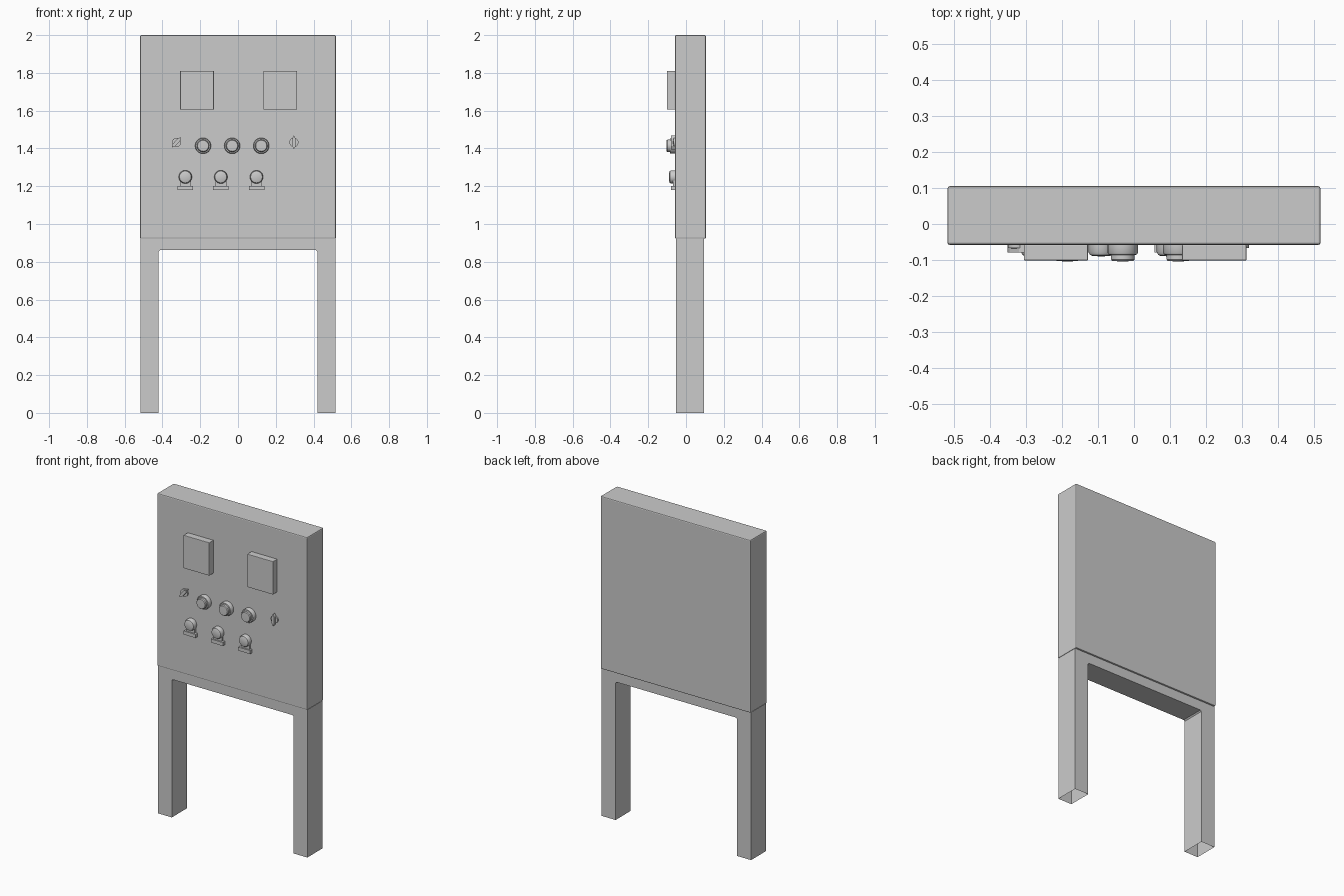
import bpy, bmesh
from math import radians, pi, cos, sin
from mathutils import Matrix

cube = bpy.data.objects.get("Cube")
if cube:
    bpy.data.objects.remove(cube, do_unlink=True)

grey = bpy.data.materials.new("panel_grey")
grey.use_nodes = True
colour = (0.6, 0.6, 0.6, 1)
grey.diffuse_color = colour
grey.node_tree.nodes["Principled BSDF"].inputs["Base Color"].default_value = colour

FACE = -0.058  # front of the cabinet


def finish(name, bm, smooth=False, bevel=0):
    bmesh.ops.recalc_face_normals(bm, faces=bm.faces)
    mesh = bpy.data.meshes.new(name)
    bm.to_mesh(mesh)
    bm.free()
    mesh.materials.append(grey)
    obj = bpy.data.objects.new(name, mesh)
    bpy.context.collection.objects.link(obj)
    if bevel:
        mod = obj.modifiers.new("soft_edges", "BEVEL")
        mod.width, mod.segments = bevel, 2
    if smooth:
        bpy.ops.object.select_all(action="DESELECT")
        obj.select_set(True)
        bpy.context.view_layer.objects.active = obj
        bpy.ops.object.shade_smooth_by_angle(angle=radians(35))
    return obj


def box(name, x, y, z, bevel=0):
    bm = bmesh.new()
    bmesh.ops.create_cube(bm, size=1)
    for v in bm.verts:
        for i, (low, high) in enumerate((x, y, z)):
            v.co[i] = low if v.co[i] < 0 else high
    return finish(name, bm, bevel=bevel)


def extrude_outline(name, points, y0, y1, open_z=None):
    """Extrude an x-z outline along y; faces lying at open_z are left out."""
    bm = bmesh.new()
    face = bm.faces.new([bm.verts.new((x, y0, z)) for x, z in points])
    new = bmesh.ops.extrude_face_region(bm, geom=[face])["geom"]
    for v in new:
        if isinstance(v, bmesh.types.BMVert):
            v.co.y = y1
    if open_z is not None:
        gone = [f for f in bm.faces if all(abs(v.co.z - open_z) < 1e-4 for v in f.verts)]
        bmesh.ops.delete(bm, geom=gone, context="FACES")
    return finish(name, bm)


def turned(name, x, z, profile, sides=32):
    """Lathe a (radius, distance from panel) profile around a y axis."""
    bm = bmesh.new()
    verts = [bm.verts.new((r, -d, 0)) for r, d in profile]
    edges = [bm.edges.new(pair) for pair in zip(verts, verts[1:])]
    bmesh.ops.spin(bm, geom=verts + edges, axis=(0, 1, 0), cent=(0, 0, 0),
                   angle=2 * pi, steps=sides)
    bmesh.ops.remove_doubles(bm, verts=bm.verts, dist=1e-5)
    bmesh.ops.transform(bm, matrix=Matrix.Translation((x, FACE, z)), verts=bm.verts)
    return finish(name, bm, smooth=True)


# Cabinet and the hollow-legged stand
box("cabinet", (-0.518, 0.518), (FACE, 0.105), (0.922, 2.0), bevel=0.006)
half = [(0.516, 0.922), (0.516, 0), (0.42, 0), (0.42, 0.855), (0.413, 0.862)]
extrude_outline("stand", half + [(-x, z) for x, z in reversed(half)],
                -0.053, 0.095, open_z=0)

# Meters
for side, x in (("right", -0.217), ("left", 0.223)):
    box(f"{side}_meter", (x - 0.089, x + 0.089), (-0.101, FACE),
        (1.605, 1.811), bevel=0.002)

# Row of indicator lamps
lamp = [(0.042, 0), (0.042, 0.022), (0.039, 0.027), (0.033, 0.028),
        (0.033, 0.04), (0.029, 0.045), (0, 0.046)]
for i, x in enumerate((-0.185, -0.031, 0.123)):
    turned(f"lamp_{i + 1}", x, 1.414, lamp)

# Row of push buttons, each with a neck and a label ledge
button = [(0.035, 0), (0.035, 0.02), (0.031, 0.028), (0.023, 0.031), (0, 0.032)]
for i, x in enumerate((-0.279, -0.091, 0.098)):
    turned(f"button_{i + 1}", x, 1.249, button)
    box(f"button_neck_{i + 1}", (x - 0.029, x + 0.029), (FACE - 0.012, FACE), (1.2, 1.235))
    box(f"button_ledge_{i + 1}", (x - 0.041, x + 0.041), (FACE - 0.021, FACE), (1.179, 1.201))

# Rotary switches: small dial with a pointed grip
for side, x, z, tilt in (("right", -0.326, 1.432, -42), ("left", 0.296, 1.432, 0)):
    turned(f"{side}_switch_dial", x, z, [(0.024, 0), (0.024, 0.009), (0, 0.01)])
    a = radians(tilt)
    outline = [(0, 0.037), (0.009, 0.02), (0.009, -0.02),
               (0, -0.037), (-0.009, -0.02), (-0.009, 0.02)]
    grip = [(x + u * cos(a) - v * sin(a), z + u * sin(a) + v * cos(a)) for u, v in outline]
    extrude_outline(f"{side}_switch_grip", grip, FACE, FACE - 0.021)
